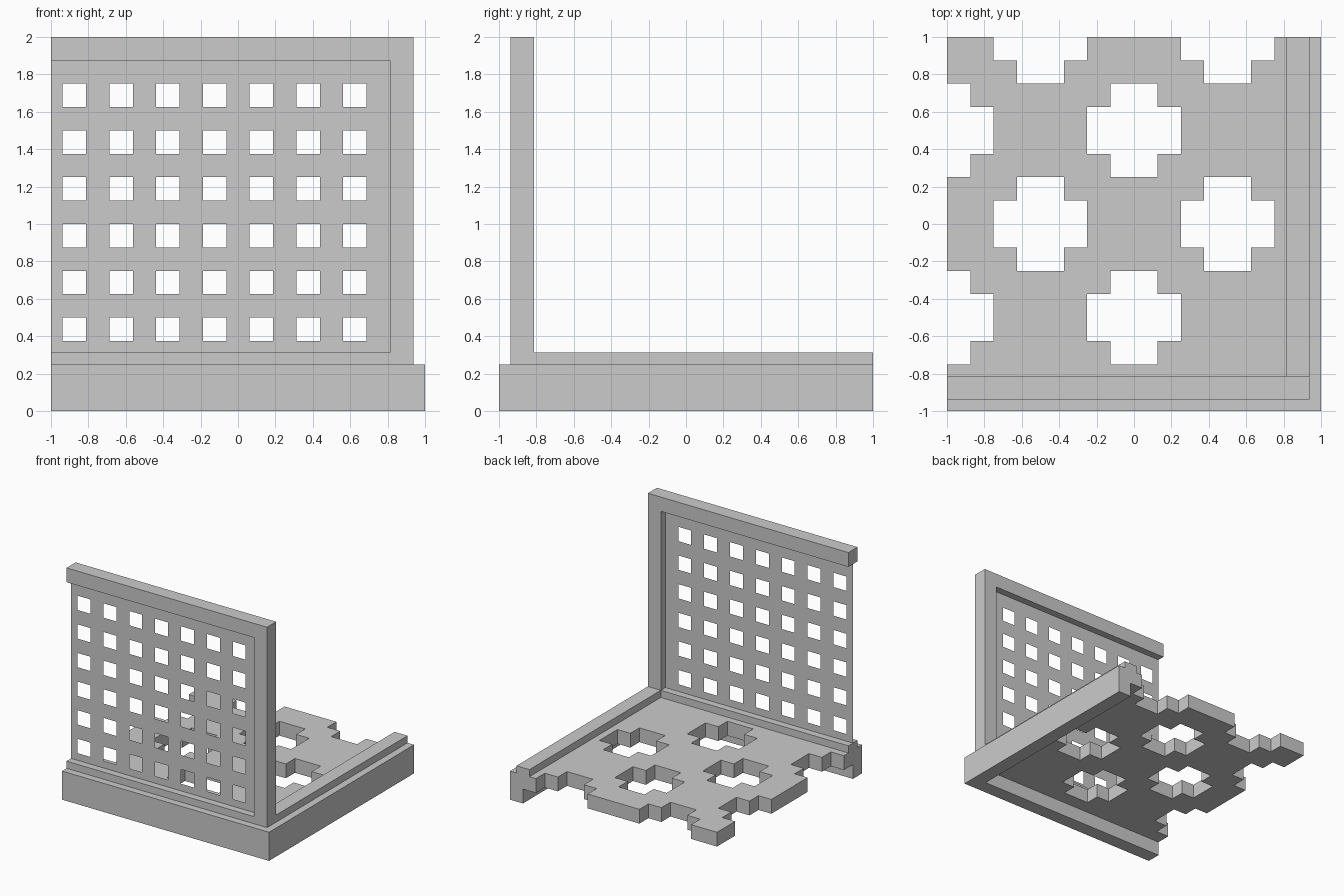
import bpy, bmesh
from mathutils import Vector

if "Cube" in bpy.data.objects:
    bpy.data.objects.remove(bpy.data.objects["Cube"])


def finish(name, bm):
    bmesh.ops.recalc_face_normals(bm, faces=bm.faces)
    mesh = bpy.data.meshes.new(name)
    bm.to_mesh(mesh)
    bm.free()
    obj = bpy.data.objects.new(name, mesh)
    bpy.context.collection.objects.link(obj)
    return obj


def extrude_all(bm, offset):
    geom = bmesh.ops.extrude_face_region(bm, geom=bm.faces[:], use_keep_orig=True)["geom"]
    verts = [g for g in geom if isinstance(g, bmesh.types.BMVert)]
    bmesh.ops.translate(bm, verts=verts, vec=offset)


def prism(name, points, offset):
    bm = bmesh.new()
    bm.faces.new([bm.verts.new(p) for p in points])
    extrude_all(bm, Vector(offset))
    return finish(name, bm)


def tiles(us, vs, place, solid):
    """Sheet of rectangular cells, keeping those whose centre is solid."""
    bm = bmesh.new()
    for u0, u1 in zip(us, us[1:]):
        for v0, v1 in zip(vs, vs[1:]):
            if solid((u0 + u1) / 2, (v0 + v1) / 2):
                bm.faces.new([bm.verts.new(place(u, v)) for u, v in
                              ((u0, v0), (u1, v0), (u1, v1), (u0, v1))])
    bmesh.ops.remove_doubles(bm, verts=bm.verts, dist=1e-4)
    return bm


def corner_strip(name, outer, inner, z0, z1):
    """L-shaped strip along the front and right edges."""
    plan = [(-1, -outer), (outer, -outer), (outer, 1),
            (inner, 1), (inner, -inner), (-1, -inner)]
    return prism(name, [(x, y, z0) for x, y in plan], (0, 0, z1 - z0))


# Base curb and the raised ledge on top of it
corner_strip("base_curb", 1.0, 0.875, 0.0, 0.25)
corner_strip("top_ledge", 0.9375, 0.8125, 0.25, 0.3125)

# Floor slab pierced by stepped cross openings
CROSSES = [(0, 0.5), (0, -0.5), (-0.5, 0), (0.5, 0),
           (-1, 0.5), (-1, -0.5), (-0.5, 1), (0.5, 1)]


def floor_solid(x, y):
    for cx, cy in CROSSES:
        a, b = sorted((abs(x - cx), abs(y - cy)))
        if a < 0.125 and b < 0.25:
            return False
    return True


steps_x = [-1 + 0.125 * i for i in range(16)]
steps_y = [-0.875 + 0.125 * i for i in range(16)]
bm = tiles(steps_x, steps_y, lambda x, y: (x, y, 0.125), floor_solid)
extrude_all(bm, Vector((0, 0, 0.125)))
finish("pierced_floor", bm)

# Upright frame: right post and top rail
profile = [(0.8125, 0.3125), (0.9375, 0.3125), (0.9375, 2), (-1, 2),
           (-1, 1.875), (0.8125, 1.875)]
prism("wall_frame", [(x, -0.9375, z) for x, z in profile], (0, 0.125, 0))

# Thin lattice sheet set midway in the frame
lat_x = [-1] + [-0.9375 + 0.125 * i for i in range(14)] + [0.8125]
lat_z = [0.3125] + [0.375 + 0.125 * i for i in range(12)] + [1.875]


def lattice_solid(x, z):
    hole_x = -0.9375 < x < 0.6875 and (x + 0.9375) % 0.25 < 0.125
    hole_z = 0.375 < z < 1.75 and (z - 0.375) % 0.25 < 0.125
    return not (hole_x and hole_z)


finish("lattice_panel", tiles(lat_x, lat_z, lambda x, z: (x, -0.875, z), lattice_solid))
